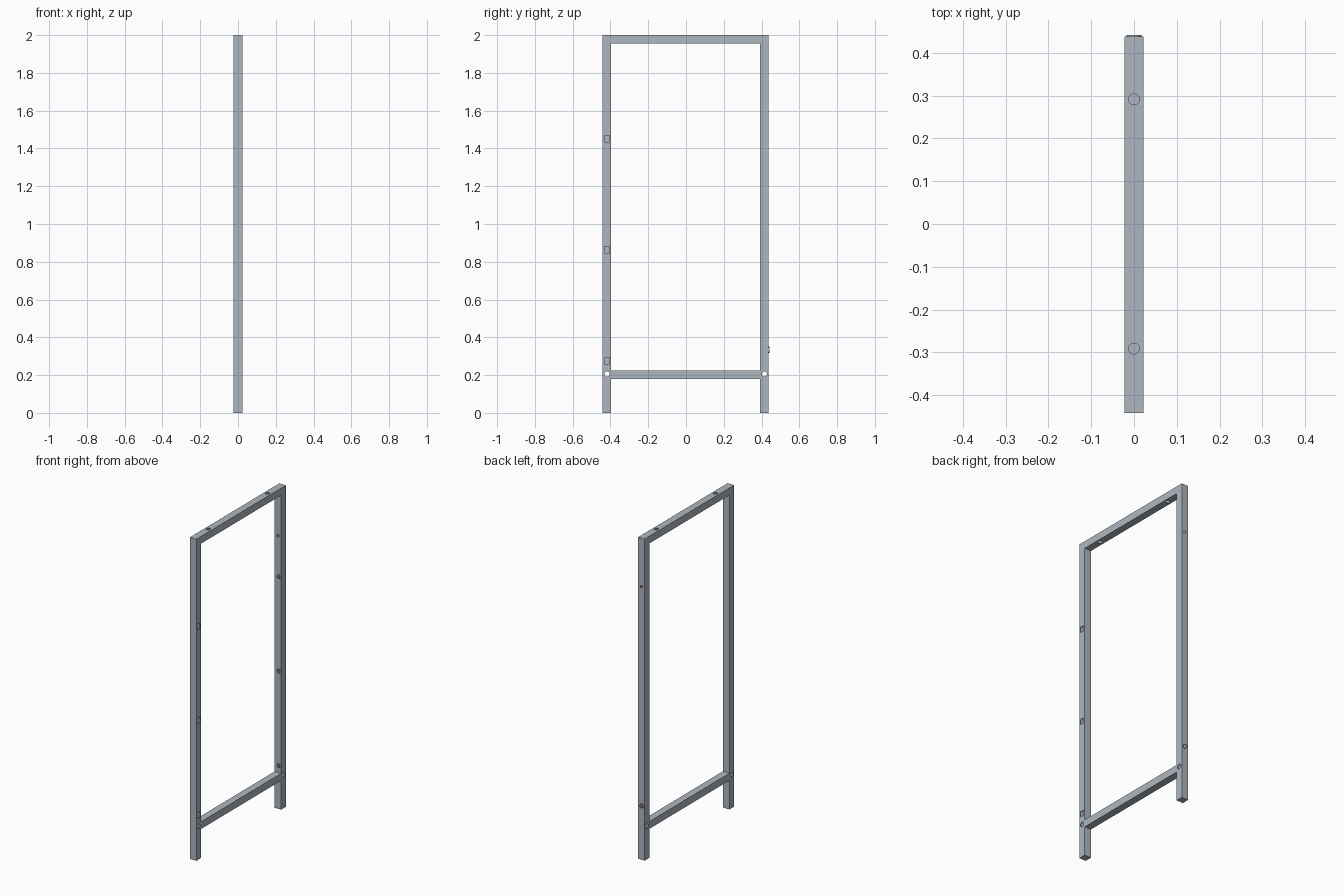
import bpy, bmesh, math
from mathutils import Matrix, Vector

if "Cube" in bpy.data.objects:
    bpy.data.objects.remove(bpy.data.objects["Cube"])

W = 0.045            # tube width
H = W / 2
T = 0.003            # wall thickness
Y0, Y1 = -0.441 + H, 0.4375 - H   # leg centre lines
RAIL_Z = 0.203
ROT = {'X': Matrix.Rotation(math.pi / 2, 4, 'Y'),
       'Y': Matrix.Rotation(-math.pi / 2, 4, 'X'),
       'Z': Matrix.Identity(4)}

STEEL = bpy.data.materials.new("blue_grey_steel")
STEEL.diffuse_color = (0.42, 0.47, 0.52, 1)
STEEL.use_nodes = True
STEEL.node_tree.nodes["Principled BSDF"].inputs["Base Color"].default_value = STEEL.diffuse_color


def make(name, bm):
    me = bpy.data.meshes.new(name)
    bm.normal_update()
    bm.to_mesh(me)
    bm.free()
    me.materials.append(STEEL)
    ob = bpy.data.objects.new(name, me)
    bpy.context.collection.objects.link(ob)
    return ob


def apply(ob, mod):
    bpy.context.view_layer.objects.active = ob
    bpy.ops.object.modifier_apply(modifier=mod.name)


def tube(name, stations):
    """Hollow square tube with closed ends; station = (centre, outward half-vector in YZ)."""
    bm = bmesh.new()
    loops = []
    for c, o in stations:
        c, o = Vector((0, *c)), Vector((0, *o))
        loops.append([bm.verts.new(c + s * o + Vector((x, 0, 0)))
                      for s, x in ((1, H), (1, -H), (-1, -H), (-1, H))])
    for a, b in zip(loops, loops[1:]):
        for i in range(4):
            j = (i + 1) % 4
            bm.faces.new((a[i], a[j], b[j], b[i]))
    bm.faces.new(loops[0])
    bm.faces.new(loops[-1])
    bmesh.ops.recalc_face_normals(bm, faces=bm.faces)
    ob = make(name, bm)
    mod = ob.modifiers.new("wall", 'SOLIDIFY')
    mod.thickness, mod.offset, mod.use_even_offset = T, -1, True
    apply(ob, mod)
    return ob


def add_cyl(bm, pos, axis, r, depth, n=24):
    bmesh.ops.create_cone(bm, cap_ends=True, segments=n, radius1=r, radius2=r,
                          depth=depth, matrix=Matrix.Translation(pos) @ ROT[axis])


def cut(ob, bm):
    cutter = make("hole_cutter", bm)
    cutter.hide_render = True
    mod = ob.modifiers.new("holes", 'BOOLEAN')
    mod.operation, mod.object, mod.solver = 'DIFFERENCE', cutter, 'EXACT'
    apply(ob, mod)
    bpy.data.objects.remove(cutter)


# Both legs and the top rail as one mitred tube
frame = tube("leg_and_top_rail_frame", [((Y0, 0), (-H, 0)), ((Y0, 2 - H), (-H, H)),
                                        ((Y1, 2 - H), (H, H)), ((Y1, 0), (H, 0))])
# Lower cross rail
tube("lower_rail", [((Y0 + H, RAIL_Z), (0, H)), ((Y1 - H, RAIL_Z), (0, H))])

holes = bmesh.new()
for y in (Y0, Y1):                       # cross holes beside the lower rail
    add_cyl(holes, (0, y, 0.206), 'X', 0.014, 0.1)
for y in (-0.291, 0.291):                # holes through the top rail
    add_cyl(holes, (0, y, 2 - H), 'Z', 0.0125, 0.1)
for z in (0.276, 0.864, 1.451):
    # rectangular slots in the right wall of the front leg
    bmesh.ops.create_cube(holes, size=1, matrix=Matrix.Translation((H, Y0, z))
                          @ Matrix.Diagonal((0.02, 0.026, 0.033, 1)))
    # round holes in the inner wall of the back leg
    add_cyl(holes, (0.006, Y1 - H, z - 0.007), 'Y', 0.0125, 0.02)
add_cyl(holes, (0, Y1, 1.698), 'Y', 0.008, 0.1)
add_cyl(holes, (0, Y1 + H, 0.334), 'Y', 0.011, 0.02)
cut(frame, holes)

# Flanged insert in the outer wall of the back leg
bm = bmesh.new()
add_cyl(bm, (0, 0.439, 0.334), 'Y', 0.018, 0.004)
insert = make("round_insert", bm)
bm = bmesh.new()
add_cyl(bm, (0, 0.439, 0.334), 'Y', 0.011, 0.02)
cut(insert, bm)
